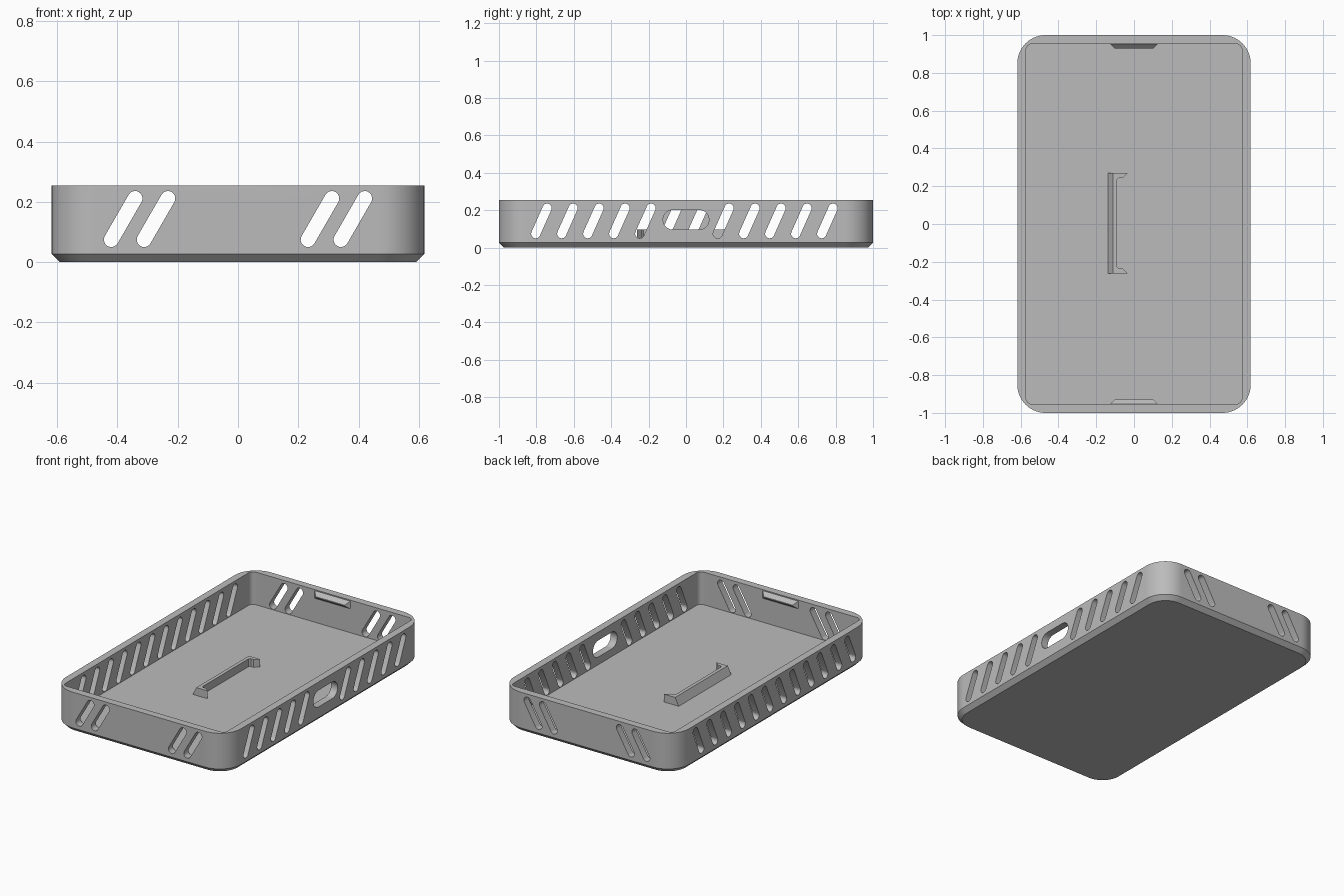
import bpy, bmesh
from math import sin, cos, pi, radians

if "Cube" in bpy.data.objects:
    bpy.data.objects.remove(bpy.data.objects["Cube"])

grey = bpy.data.materials.new("plain_grey")
grey.use_nodes = True
grey.diffuse_color = (0.5, 0.5, 0.5, 1)
grey.node_tree.nodes["Principled BSDF"].inputs["Base Color"].default_value = grey.diffuse_color

HALF_X, HALF_Y, HEIGHT = 0.618, 1.0, 0.255
WALL, FLOOR, CHAMFER = 0.047, 0.047, 0.027


def add_loft(bm, rings):
    """Skin matching rings of points and cap both ends."""
    loops = [[bm.verts.new(p) for p in ring] for ring in rings]
    n = len(loops[0])
    for a, b in zip(loops, loops[1:]):
        for i in range(n):
            j = (i + 1) % n
            bm.faces.new((a[i], a[j], b[j], b[i]))
    bm.faces.new(loops[0][::-1])
    bm.faces.new(loops[-1])


def make_object(name, solids):
    """One object from a list of lofted solids."""
    bm = bmesh.new()
    for rings in solids:
        add_loft(bm, rings)
    bmesh.ops.recalc_face_normals(bm, faces=bm.faces)
    mesh = bpy.data.meshes.new(name)
    bm.to_mesh(mesh)
    bm.free()
    mesh.materials.append(grey)
    obj = bpy.data.objects.new(name, mesh)
    bpy.context.collection.objects.link(obj)
    return obj


def rounded_rect(inset, radius, z, steps=14):
    pts = []
    for quarter, (sx, sy) in enumerate([(1, 1), (-1, 1), (-1, -1), (1, -1)]):
        cx, cy = sx * (HALF_X - inset - radius), sy * (HALF_Y - inset - radius)
        for s in range(steps + 1):
            a = (quarter + s / steps) * pi / 2
            pts.append((cx + radius * cos(a), cy + radius * sin(a), z))
    return pts


def capsule(centre, z, half_len, radius, tilt, steps=10):
    """Stadium outline as (along wall, z); tilt is measured from vertical."""
    pts = []
    for end in (0, 1):
        side = 1 - 2 * end
        for s in range(steps + 1):
            a = end * pi + pi * s / steps
            u, v = radius * cos(a), side * half_len + radius * sin(a)
            pts.append((centre + u * cos(tilt) + v * sin(tilt),
                        z - u * sin(tilt) + v * cos(tilt)))
    return pts


def through_x(outline, side):
    return [[(side * d, u, v) for u, v in outline] for d in (HALF_X - 0.1, HALF_X + 0.05)]


def through_y(outline, side):
    return [[(u, side * d, v) for u, v in outline] for d in (HALF_Y - 0.1, HALF_Y + 0.05)]


# Tray: chamfered base, outer wall, rim, inner wall and floor
tray = make_object("tray", [[
    rounded_rect(CHAMFER, 0.125, 0),
    rounded_rect(0, 0.15, CHAMFER),
    rounded_rect(0, 0.15, HEIGHT),
    rounded_rect(WALL, 0.03, HEIGHT),
    rounded_rect(WALL, 0.03, FLOOR)]])

# Slanted vents on all walls; the port replaces two vents on the left wall
openings = []
for k in range(12):
    vent = capsule(-0.773 + 0.139 * k, 0.143, 0.075, 0.0245, radians(24))
    openings.append(through_x(vent, -1))
    if k not in (5, 6):
        openings.append(through_x(vent, 1))
openings.append(through_x(capsule(0, 0.149, 0.07, 0.053, pi / 2), 1))
for x in (-0.381, -0.272, 0.272, 0.381):
    vent = capsule(x, 0.143, 0.079, 0.0245, radians(30))
    openings += [through_y(vent, -1), through_y(vent, 1)]

cutter = make_object("opening_cutter", openings)
cutter.hide_render = True
cut = tray.modifiers.new("openings", 'BOOLEAN')
cut.operation = 'DIFFERENCE'
cut.solver = 'EXACT'
cut.object = cutter
bpy.context.view_layer.objects.active = tray
tray.select_set(True)
bpy.ops.object.modifier_apply(modifier=cut.name)
bpy.data.objects.remove(cutter)
bpy.ops.object.shade_smooth_by_angle(angle=radians(30))


# Floor clip: straight bar with a sloping back and two short hooked arms
def clip_ring(back, z):
    half = [(back, 0.265), (-0.034, 0.265), (-0.06, 0.24), (-0.08, 0.24), (-0.09, 0.23)]
    pts = half + [(x, -y) for x, y in reversed(half)]
    return [(x, y + 0.004, z) for x, y in pts]


make_object("floor_clip", [[clip_ring(-0.138, FLOOR - 0.002), clip_ring(-0.112, 0.097)]])


# Snap tabs: tapered ridges just under the rim of both end walls
def tab_ring(half_width, y, low, high):
    return [(-half_width, y, low), (half_width, y, low),
            (half_width, y, high), (-half_width, y, high)]


for name, side in (("front_snap_tab", -1), ("back_snap_tab", 1)):
    make_object(name, [[tab_ring(0.128, side * 0.955, 0.198, 0.25),
                        tab_ring(0.102, side * 0.93, 0.219, 0.225)]])
